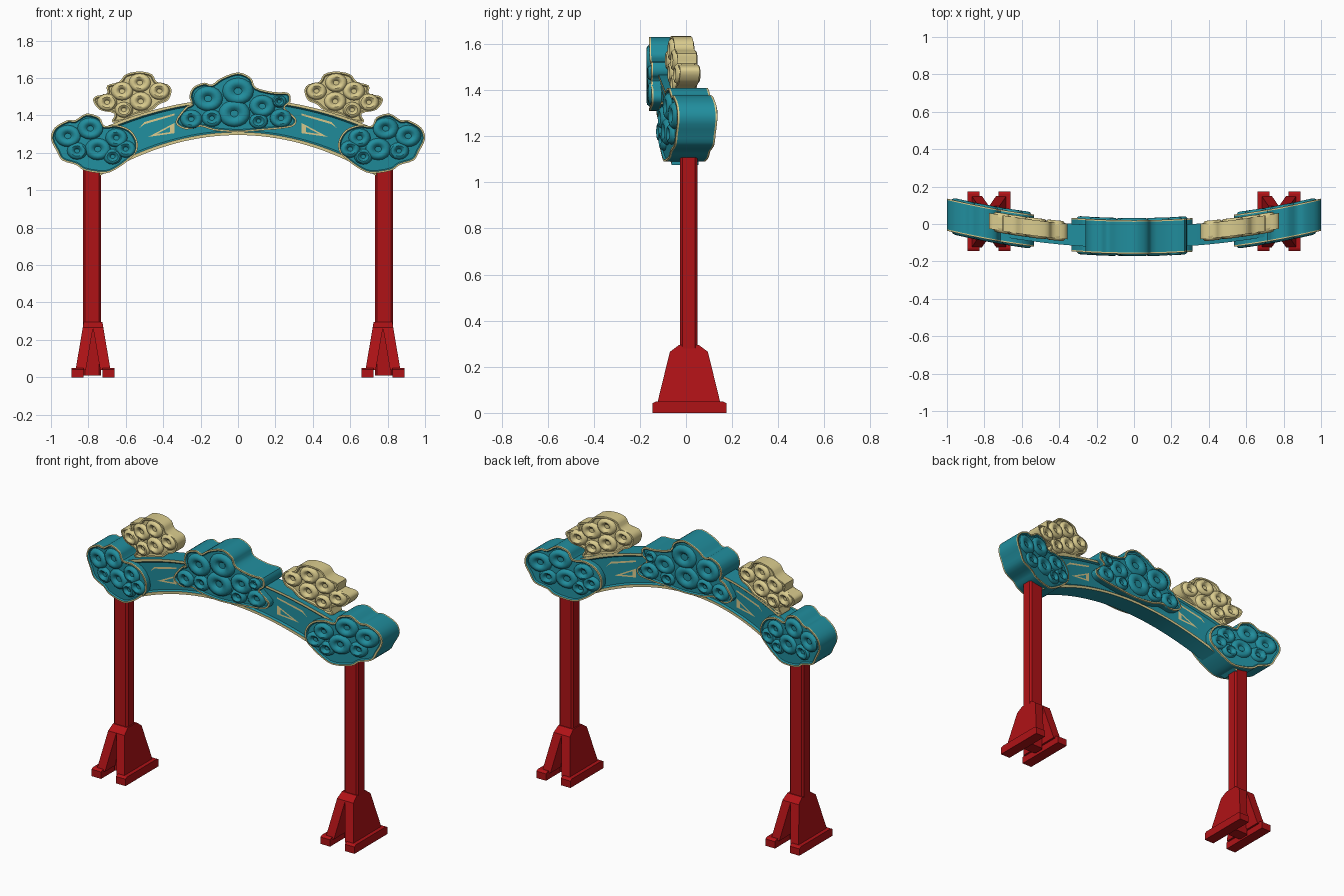
import bpy, bmesh, math
from mathutils import Vector

cube = bpy.data.objects.get("Cube")
if cube:
    bpy.data.objects.remove(cube)


def material(name, rgb):
    m = bpy.data.materials.new(name)
    m.use_nodes = True
    m.diffuse_color = (*rgb, 1)
    bsdf = m.node_tree.nodes["Principled BSDF"]
    bsdf.inputs["Base Color"].default_value = (*rgb, 1)
    bsdf.inputs["Roughness"].default_value = 0.7
    return m


TEAL = material("teal", (0.015, 0.27, 0.34))
CREAM = material("cream", (0.70, 0.60, 0.27))
RED = material("red", (0.43, 0.006, 0.008))


def bow(x):
    """Depth offset of the arch: the middle bulges towards the front."""
    return -0.07 + 0.12 * x * x


def finish(name, bm, mats, bend=True, angle=40):
    if bend:
        for v in bm.verts:
            v.co.y += bow(v.co.x)
    bmesh.ops.recalc_face_normals(bm, faces=bm.faces)
    mesh = bpy.data.meshes.new(name)
    bm.to_mesh(mesh)
    bm.free()
    for m in mats:
        mesh.materials.append(m)
    ob = bpy.data.objects.new(name, mesh)
    bpy.context.collection.objects.link(ob)
    bpy.ops.object.select_all(action="DESELECT")
    ob.select_set(True)
    bpy.context.view_layer.objects.active = ob
    bpy.ops.object.shade_smooth_by_angle(angle=math.radians(angle))
    return ob


def smooth_loop(points, steps=3):
    """Closed Catmull-Rom curve through the outline points."""
    pts = [Vector(p) for p in points]
    n, out = len(pts), []
    for i in range(n):
        a, b, c, d = (pts[(i + k) % n] for k in (-1, 0, 1, 2))
        for s in range(steps):
            t = s / steps
            out.append(0.5 * (2 * b + (c - a) * t + (2 * a - 5 * b + 4 * c - d) * t * t
                              + (3 * b - a - 3 * c + d) * t ** 3))
    return out


def add_lump(bm, x, z, r, y, side, height):
    """Dimpled dome that reads as one curl of a cloud."""
    profile = [(1, -0.3), (0.95, 0.4), (0.78, 0.9), (0.6, 1), (0.42, 0.75), (0.25, 0.1)]
    sides, rings = 16, []
    for k, h in profile:
        rings.append([bm.verts.new((x + r * k * math.cos(a), y + side * h * height,
                                    z + 0.85 * r * k * math.sin(a)))
                      for a in (math.tau * i / sides for i in range(sides))])
    for lo, hi in zip(rings, rings[1:]):
        for i in range(sides):
            j = (i + 1) % sides
            bm.faces.new((lo[i], lo[j], hi[j], hi[i]))
    bm.faces.new(rings[-1])


def cloud(name, outline, half, lumps, height, mats, mirror=1, shift=0):
    """Thick scalloped slab, rimmed and carved with curls on both faces."""
    bm = bmesh.new()
    loop = smooth_loop(outline)
    layers = [-half, -half + 0.008, half - 0.008, half]
    rings = [[bm.verts.new((p.x, y, p.y)) for p in loop] for y in layers]
    n = len(loop)
    for k in range(3):
        for i in range(n):
            j = (i + 1) % n
            f = bm.faces.new((rings[k][i], rings[k][j], rings[k + 1][j], rings[k + 1][i]))
            f.material_index = 0 if k == 1 else 1
    caps = [bm.faces.new(rings[0]), bm.faces.new(rings[-1])]
    bmesh.ops.recalc_face_normals(bm, faces=bm.faces)
    for cap in caps:
        rim = bmesh.ops.inset_region(bm, faces=[cap], thickness=0.009)
        for f in rim["faces"]:
            f.material_index = 1
        bmesh.ops.inset_region(bm, faces=[cap], thickness=0.006, depth=-0.008)
    for x, z, r in lumps:
        for side in (-1, 1):
            add_lump(bm, x, z, r, side * (half - 0.008), side, height)
    for v in bm.verts:
        v.co.x *= mirror
        v.co.y += shift
    return finish(name, bm, mats)


def top_edge(x):
    return 1.49 - 0.30 * x * x


def low_edge(x):
    return 1.295 - 0.40 * x * x


# Arched band with raised cream edges and sunken teal panels
bm = bmesh.new()
H, D = 0.058, 0.010
front = [(-H, 0), (-H, 0.08), (D - H, 0.12), (D - H, 0.89), (-H, 0.93), (-H, 1)]
section = front + [(-y, t) for y, t in reversed(front)]
cream_sides = {0, 4, 6, 10}
columns = []
for i in range(37):
    x = -0.74 + 1.48 * i / 36
    lo, hi = low_edge(x), top_edge(x)
    columns.append([bm.verts.new((x, y, lo + (hi - lo) * t)) for y, t in section])
for a, b in zip(columns, columns[1:]):
    for k in range(len(section)):
        j = (k + 1) % len(section)
        f = bm.faces.new((a[k], a[j], b[j], b[k]))
        f.material_index = int(k in cream_sides)
bm.faces.new(columns[0])
bm.faces.new(columns[-1])
finish("arch_band", bm, [TEAL, CREAM])

# Thin cream lines and triangles on the band panels
triangle = [Vector(p) for p in ((0.34, 1.36), (0.34, 1.305), (0.48, 1.285))]
stripe = [Vector(p) for p in ((0.34, 1.41), (0.50, 1.365), (0.53, 1.33), (0.50, 1.353), (0.34, 1.40))]
bm = bmesh.new()
for s in (-1, 1):
    for side in (-1, 1):
        y = side * (H - D + 0.004)
        mid = sum(triangle, Vector((0, 0))) / 3
        outer = [bm.verts.new((s * p.x, y, p.y)) for p in triangle]
        inner = [bm.verts.new((s * q.x, y, q.y)) for q in (mid.lerp(p, 0.5) for p in triangle)]
        for i in range(3):
            j = (i + 1) % 3
            bm.faces.new((outer[i], outer[j], inner[j], inner[i]))
        bm.faces.new([bm.verts.new((s * p.x, y, p.y)) for p in stripe])
bmesh.ops.solidify(bm, geom=bm.faces[:], thickness=0.004)
finish("band_trim", bm, [CREAM])

# Middle cloud
cloud("middle_cloud",
      [(-.335, 1.365), (-.28, 1.445), (-.25, 1.46), (-.26, 1.50), (-.24, 1.55), (-.18, 1.575),
       (-.14, 1.565), (-.09, 1.60), (0, 1.63), (.07, 1.60), (.095, 1.55), (.19, 1.525),
       (.27, 1.52), (.28, 1.47), (.25, 1.44), (.31, 1.385), (.30, 1.345), (.24, 1.33),
       (.13, 1.32), (0, 1.31), (-.13, 1.32), (-.2, 1.34), (-.28, 1.325)],
      0.09, [(0, 1.53, .085), (-.16, 1.49, .08), (.13, 1.45, .07), (-.02, 1.41, .085),
             (-.25, 1.38, .06), (.23, 1.385, .06), (-.14, 1.385, .055), (.11, 1.37, .05),
             (.22, 1.475, .04)], 0.02, [TEAL, CREAM])

# Mirrored clouds at both ends and on top of the band
end_outline = [(1, 1.275), (.98, 1.335), (.91, 1.375), (.87, 1.375), (.81, 1.41), (.74, 1.39),
               (.715, 1.345), (.65, 1.35), (.58, 1.325), (.54, 1.27), (.54, 1.21), (.58, 1.165),
               (.64, 1.12), (.71, 1.09), (.82, 1.105), (.865, 1.135), (.94, 1.16), (.97, 1.21)]
end_lumps = [(.91, 1.29, .07), (.79, 1.33, .07), (.75, 1.22, .07), (.86, 1.21, .055),
             (.65, 1.28, .06), (.60, 1.22, .055), (.67, 1.18, .05)]
top_outline = [(.775, 1.48), (.755, 1.505), (.70, 1.515), (.70, 1.56), (.635, 1.58), (.60, 1.62),
               (.525, 1.635), (.46, 1.62), (.435, 1.58), (.375, 1.565), (.355, 1.53),
               (.375, 1.48), (.42, 1.46), (.47, 1.42), (.55, 1.40), (.61, 1.365),
               (.675, 1.365), (.66, 1.41), (.74, 1.43)]
top_lumps = [(.70, 1.47, .055), (.62, 1.53, .06), (.525, 1.575, .06), (.42, 1.53, .055),
             (.52, 1.475, .06), (.61, 1.43, .05)]


def post(name, cx):
    bm = bmesh.new()
    bmesh.ops.create_cube(bm, size=1)
    for v in bm.verts:
        v.co = (cx + 0.095 * v.co.x, 0.0125 + 0.075 * v.co.y, 0.61 + 1.2 * v.co.z)
    upright = [e for e in bm.edges if abs(e.verts[0].co.z - e.verts[1].co.z) > 0.5]
    bmesh.ops.bevel(bm, geom=upright, offset=0.01, segments=1, affect="EDGES")
    finish(name, bm, [RED], bend=False, angle=20)


def foot(name, cx):
    """Two leaning side plates, each on its own floor bar."""
    bm = bmesh.new()
    gusset = [(-.125, .04), (-.07, .265), (-.03, .295), (.055, .295), (.095, .265), (.15, .04)]
    bar = [(-.145, 0), (-.145, .042), (-.13, .05), (.16, .05), (.175, .042), (.175, 0)]
    for s in (-1, 1):
        for profile, inner, outer, lean in ((gusset, .045, .10, .05), (bar, .05, .115, 0)):
            sides = [[bm.verts.new((cx + s * (w - lean * z / 0.295), y, z)) for y, z in profile]
                     for w in (inner, outer)]
            bm.faces.new(sides[0])
            bm.faces.new(sides[1])
            for i in range(len(profile)):
                j = (i + 1) % len(profile)
                bm.faces.new((sides[0][i], sides[0][j], sides[1][j], sides[1][i]))
    finish(name, bm, [RED], bend=False, angle=20)


for label, s in (("left", 1), ("right", -1)):
    cloud(label + "_end_cloud", end_outline, 0.086, end_lumps, 0.02, [TEAL, CREAM], s)
    cloud(label + "_top_cloud", top_outline, 0.042, top_lumps, 0.02, [CREAM, CREAM], s, 0.015)
    post(label + "_post", s * 0.78)
    foot(label + "_foot", s * 0.775)
